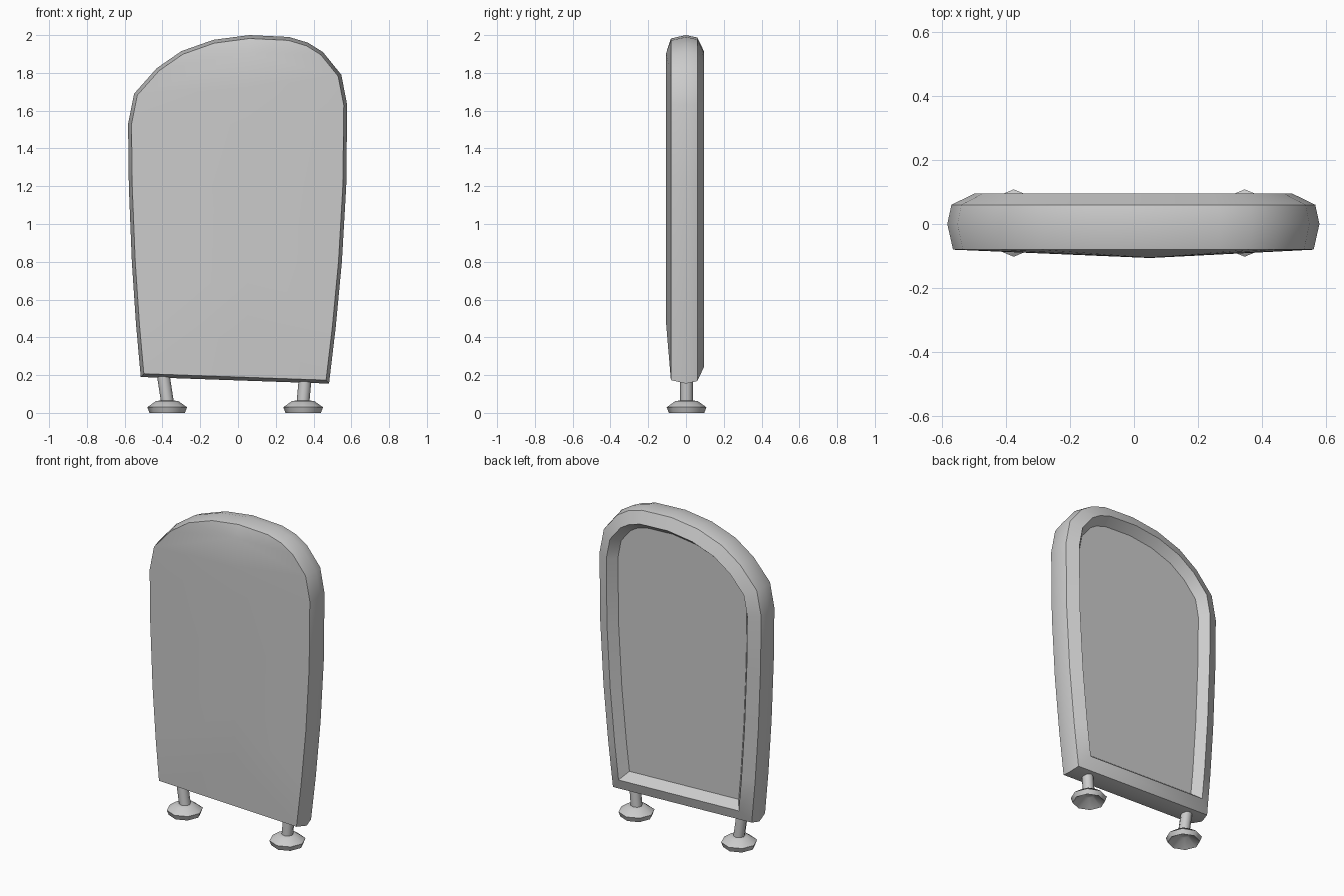
import bpy, bmesh, math
from mathutils import Vector

if "Cube" in bpy.data.objects:
    bpy.data.objects.remove(bpy.data.objects["Cube"])

# Slab outline (x, z), anticlockwise seen from the front
right = [(.482, .155), (.517, .45), (.55, .8), (.573, 1.2), (.578, 1.63),
         (.547, 1.79), (.45, 1.91), (.37, 1.96), (.27, 1.99)]
left = [(-.515, .19), (-.54, .47), (-.562, .8), (-.578, 1.2), (-.582, 1.53),
        (-.55, 1.69), (-.43, 1.825), (-.3, 1.915), (-.13, 1.975)]
outline = [Vector(p) for p in right + [(.06, 2.0)] + left[::-1]]
N = len(outline)


def inset(points, d):
    """Mitred inward offset of a closed outline."""
    result = []
    for i, p in enumerate(points):
        a = (p - points[i - 1]).normalized()
        b = (points[(i + 1) % len(points)] - p).normalized()
        na, nb = Vector((-a.y, a.x)), Vector((-b.y, b.x))
        result.append(p + (na + nb) * d / (1 + na.dot(nb)))
    return result


def finish(bm, name, angle):
    bmesh.ops.recalc_face_normals(bm, faces=bm.faces)
    mesh = bpy.data.meshes.new(name)
    bm.to_mesh(mesh)
    bm.free()
    ob = bpy.data.objects.new(name, mesh)
    bpy.context.collection.objects.link(ob)
    bpy.ops.object.select_all(action='DESELECT')
    ob.select_set(True)
    bpy.context.view_layer.objects.active = ob
    bpy.ops.object.shade_smooth_by_angle(angle=math.radians(angle))
    return ob


def bridge(bm, a, b):
    for i in range(len(a)):
        j = (i + 1) % len(a)
        bm.faces.new((a[i], a[j], b[j], b[i]))


# Slab: front edge, widest loop, back edge, sloped rim, recessed panel
bm = bmesh.new()
loops = []
for y, d in [(-.08, .018), (0, 0), (.06, .013), (.095, .085), (.04, .128)]:
    loops.append([bm.verts.new((p.x, y, p.y)) for p in inset(outline, d)])
for a, b in zip(loops, loops[1:]):
    bridge(bm, a, b)
bm.faces.new(loops[-1])

# Gently ridged front surface
front = loops[0]
R, L = front[:10], [front[-1 - i] for i in range(9)] + [front[9]]
M = [bm.verts.new((.05, y, z)) for y, z in
     [(-.105, .47), (-.105, .8), (-.105, 1.2), (-.106, 1.53), (-.106, 1.72), (-.105, 1.905)]]
bm.faces.new((L[0], R[0], M[0]))
for side in (R, L):
    bm.faces.new((side[0], side[1], M[0]))
    for i in range(1, 6):
        bm.faces.new((side[i], side[i + 1], M[i], M[i - 1]))
    for i in range(6, 9):
        bm.faces.new((side[i], side[i + 1], M[5]))
finish(bm, "slab_body", 40)


# Feet: eight-sided hollow pads on slightly splayed stems
def foot(name, x, splay):
    bm = bmesh.new()
    rings = []
    for r, z, dx in [(.03, .045, 0), (.088, .003, 0), (.094, 0, 0), (.105, .03, 0),
                     (.06, .062, 0), (.034, .066, 0), (.034, .23, splay)]:
        rings.append([bm.verts.new((x + dx + r * math.cos(k * math.pi / 4),
                                    .003 + r * math.sin(k * math.pi / 4), z))
                      for k in range(8)])
    for a, b in zip(rings, rings[1:]):
        bridge(bm, a, b)
    bm.faces.new(rings[0])
    bm.faces.new(rings[-1])
    finish(bm, name, 50)


foot("left_foot", -.375, -.025)
foot("right_foot", .345, .015)
